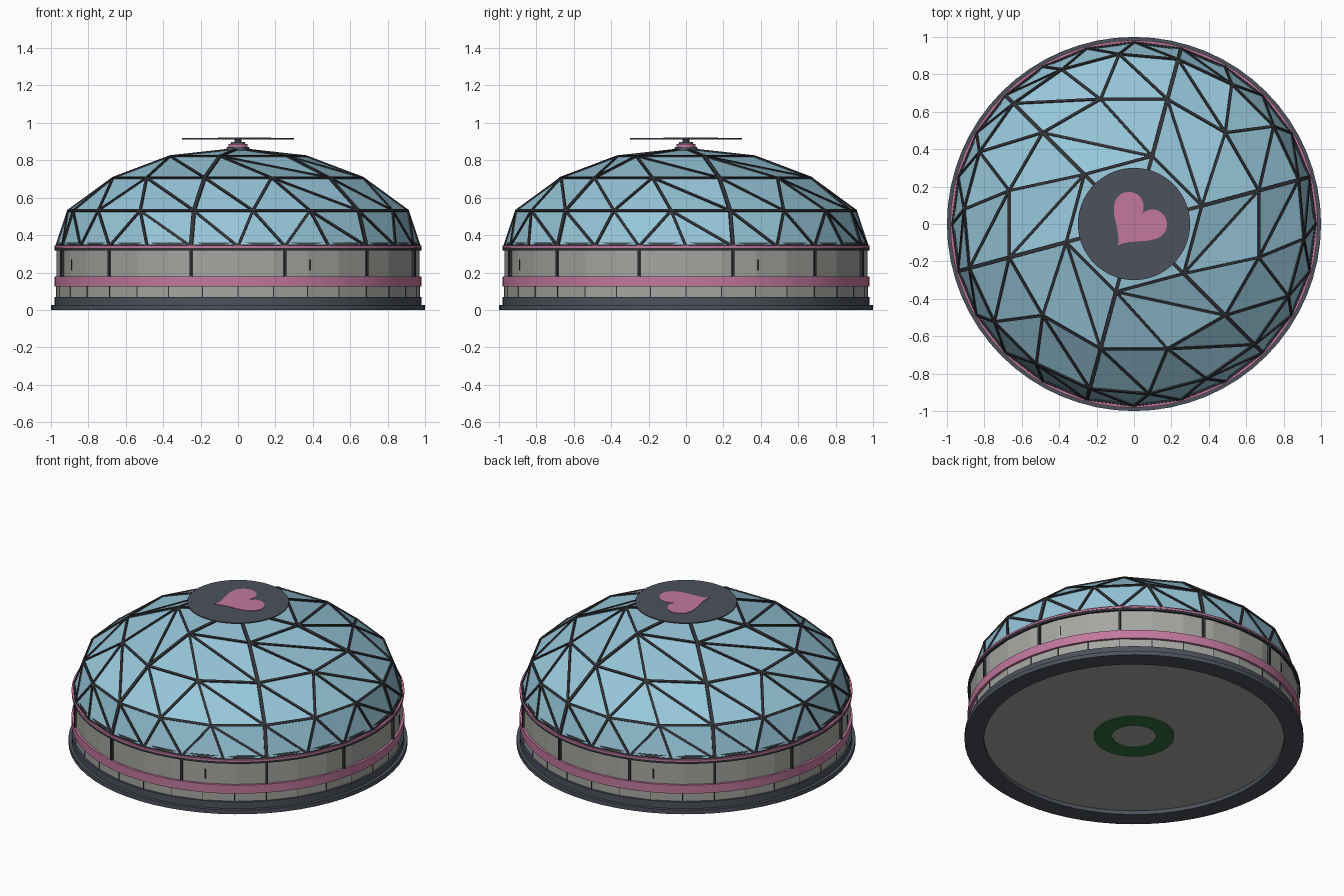
import bpy, bmesh
from math import sin, cos, pi, radians
from mathutils import Vector, Matrix

if "Cube" in bpy.data.objects:
    bpy.data.objects.remove(bpy.data.objects["Cube"], do_unlink=True)


def material(name, r, g, b):
    m = bpy.data.materials.new(name)
    m.use_nodes = True
    m.diffuse_color = (r, g, b, 1)
    m.node_tree.nodes["Principled BSDF"].inputs["Base Color"].default_value = (r, g, b, 1)
    return m


GLASS = material("blue glass", 0.31, 0.57, 0.70)
STRUT = material("charcoal strut", 0.032, 0.034, 0.040)
DARK = material("slate grey", 0.072, 0.082, 0.105)
WALL = material("warm grey", 0.38, 0.38, 0.355)
PINK = material("pink", 0.54, 0.19, 0.34)
GREEN = material("green", 0.035, 0.16, 0.055)


def finish(name, bm, mat, smooth=False):
    bmesh.ops.recalc_face_normals(bm, faces=bm.faces)
    mesh = bpy.data.meshes.new(name)
    bm.to_mesh(mesh)
    bm.free()
    mesh.materials.append(mat)
    obj = bpy.data.objects.new(name, mesh)
    bpy.context.collection.objects.link(obj)
    if smooth:
        bpy.ops.object.select_all(action="DESELECT")
        obj.select_set(True)
        bpy.context.view_layer.objects.active = obj
        bpy.ops.object.shade_smooth_by_angle(angle=radians(30))
    return obj


def polar(r, degrees, z):
    a = radians(degrees)
    return Vector((r * cos(a), r * sin(a), z))


def ring(name, inner, outer, z0, z1, mat, sides=64, smooth=True):
    """Closed tube with a rectangular section."""
    bm = bmesh.new()
    section = [(inner, z0), (outer, z0), (outer, z1), (inner, z1)]
    loops = [[bm.verts.new(polar(r, 360 * i / sides, z)) for r, z in section]
             for i in range(sides)]
    for i in range(sides):
        a, b = loops[i], loops[(i + 1) % sides]
        for j in range(4):
            k = (j + 1) % 4
            bm.faces.new((a[j], b[j], b[k], a[k]))
    return finish(name, bm, mat, smooth)


def disc(name, r0, r1, z0, z1, mat, sides=64):
    bm = bmesh.new()
    bmesh.ops.create_cone(bm, cap_ends=True, segments=sides, radius1=r0, radius2=r1,
                          depth=z1 - z0, matrix=Matrix.Translation((0, 0, (z0 + z1) / 2)))
    return finish(name, bm, mat, True)


def radial_boxes(name, count, start, r, size, z, mat):
    """Boxes repeated around the wall; size is depth, width, height."""
    bm = bmesh.new()
    for i in range(count):
        turn = Matrix.Rotation(radians(start + 360 * i / count), 4, "Z")
        bmesh.ops.create_cube(bm, size=1, matrix=turn @ Matrix.Translation((r, 0, z))
                              @ Matrix.Diagonal((*size, 1)))
    return finish(name, bm, mat)


# Base and floor
ring("base_rim", 0.885, 1.0, 0, 0.027, DARK)
ring("base_step", 0.885, 0.98, 0.027, 0.07, DARK)
disc("floor", 0.9, 0.9, 0.025, 0.04, WALL)
ring("floor_green_ring", 0.13, 0.237, 0.02, 0.03, GREEN)

# Wall with bands, posts and seams
ring("lower_wall", 0.9, 0.97, 0.06, 0.13, WALL, 32, False)
ring("upper_wall", 0.9, 0.97, 0.13, 0.325, WALL, 32, False)
ring("middle_pink_band", 0.93, 0.982, 0.125, 0.18, PINK)
ring("wall_top_band", 0.93, 0.98, 0.318, 0.332, STRUT)
ring("upper_pink_band", 0.93, 0.982, 0.332, 0.344, PINK)
ring("dome_footing", 0.88, 0.961, 0.33, 0.36, DARK)
radial_boxes("wall_posts", 12, 15, 0.97, (0.02, 0.014, 0.14), 0.25, STRUT)
radial_boxes("lower_wall_seams", 32, 0, 0.969, (0.006, 0.004, 0.055), 0.0975, STRUT)
radial_boxes("wall_slots", 4, -66.5, 0.969, (0.008, 0.006, 0.06), 0.24, STRUT)

# Dome: six sectors, each ring adding one panel per sector
RINGS = [(0, 0.86), (0.375, 0.82), (0.69, 0.705), (0.91, 0.53), (0.97, 0.34)]
dome = bmesh.new()
rows = [[dome.verts.new(polar(r, 15 + 360 * i / max(6 * k, 1), z)) for i in range(max(6 * k, 1))]
        for k, (r, z) in enumerate(RINGS)]
spokes = set()
for k in range(1, len(rows)):
    up, low = rows[k - 1], rows[k]
    for s in range(6):
        U = [up[(s * (k - 1) + i) % len(up)] for i in range(k)]
        L = [low[(s * k + i) % len(low)] for i in range(k + 1)]
        spokes.add(frozenset((U[0], L[0])))
        for i in range(k):
            # The last panel pair of each sector is turned the other way
            top = U[max(k - 2, 0)] if i == k - 1 else U[i]
            dome.faces.new((top, L[i], L[i + 1]))
            if i < k - 1:
                foot = L[k] if i == k - 2 else L[i + 1]
                dome.faces.new((U[i], foot, U[i + 1]))

# Struts along every dome edge, wider on the spokes
struts = bmesh.new()
for e in dome.edges:
    a, b = e.verts[0].co, e.verts[1].co
    along = (b - a).normalized()
    out = sum((f.normal for f in e.link_faces), Vector())
    for f in e.link_faces:
        f.normal_update()
    out = sum((f.normal for f in e.link_faces), Vector())
    out = (out - along * out.dot(along)).normalized()
    side = out.cross(along)
    width = 0.021 if frozenset(e.verts) in spokes else 0.014
    frame = Matrix((along, side, out)).transposed().to_4x4()
    frame.translation = (a + b) / 2
    bmesh.ops.create_cube(struts, size=1, matrix=frame
                          @ Matrix.Diagonal(((b - a).length, width, 0.014, 1)))
finish("dome_struts", struts, STRUT)
finish("dome_glass", dome, GLASS)

# Finial and round sign on top
disc("finial_base", 0.064, 0.06, 0.852, 0.87, DARK, 32)
disc("finial_pink_collar", 0.052, 0.052, 0.87, 0.888, PINK, 32)
disc("finial_cap", 0.04, 0.036, 0.888, 0.898, DARK, 32)
disc("finial_stem", 0.02, 0.02, 0.895, 0.915, STRUT, 24)
disc("sign_disc", 0.3, 0.3, 0.912, 0.919, DARK, 64)

# Heart plate on the sign
heart = bmesh.new()
place = Matrix.Translation((0.012, 0.015, 0.919)) @ Matrix.Rotation(radians(-37), 4, "Z")
outline = []
for i in range(48):
    t = 2 * pi * i / 48
    x = 16 * sin(t) ** 3
    y = 13 * cos(t) - 5 * cos(2 * t) - 2 * cos(3 * t) - cos(4 * t)
    outline.append(heart.verts.new(place @ Vector((x * 0.0099, y * 0.0099, 0))))
face = heart.faces.new(outline)
lifted = bmesh.ops.extrude_face_region(heart, geom=[face])["geom"]
bmesh.ops.translate(heart, vec=(0, 0, 0.003),
                    verts=[v for v in lifted if isinstance(v, bmesh.types.BMVert)])
finish("heart_plate", heart, PINK)
